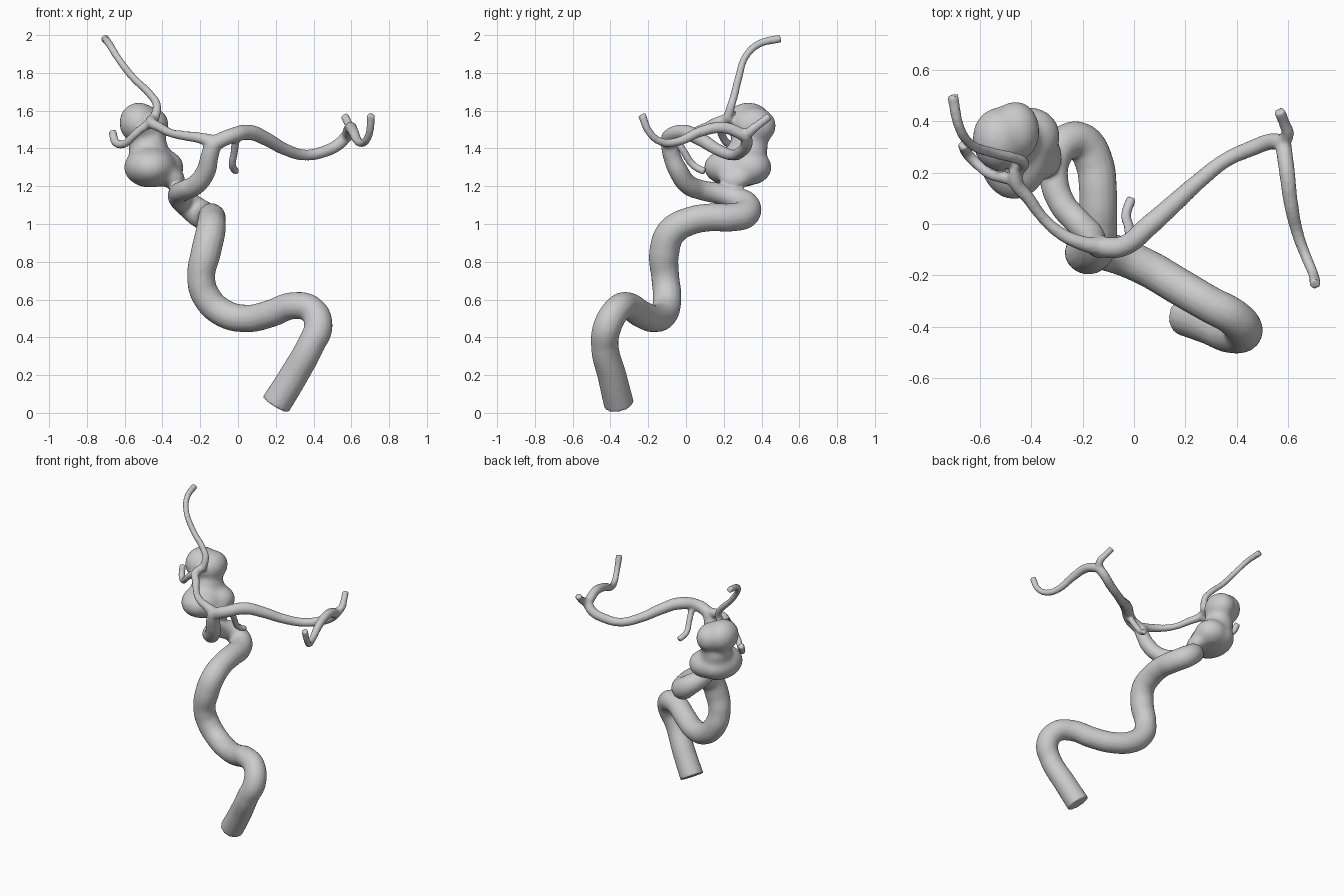
import bpy


def active(obj):
    bpy.ops.object.select_all(action='DESELECT')
    obj.select_set(True)
    bpy.context.view_layer.objects.active = obj


def tube(name, pts):
    """Smooth tube through (x, y, z, radius) points."""
    cu = bpy.data.curves.new(name, 'CURVE')
    cu.dimensions = '3D'
    cu.bevel_depth = 1.0
    cu.bevel_resolution = 6
    cu.resolution_u = 8
    cu.use_fill_caps = True
    sp = cu.splines.new('BEZIER')
    sp.bezier_points.add(len(pts) - 1)
    for bp, (x, y, z, r) in zip(sp.bezier_points, pts):
        bp.co = (x, y, z)
        bp.radius = r
        bp.handle_left_type = bp.handle_right_type = 'AUTO'
    ob = bpy.data.objects.new(name, cu)
    bpy.context.collection.objects.link(ob)
    active(ob)
    bpy.ops.object.convert(target='MESH')
    return bpy.context.view_layer.objects.active


def lobe(center, radii, rot=(0, 0, 0)):
    bpy.ops.mesh.primitive_uv_sphere_add(segments=32, ring_count=20, location=center, rotation=rot)
    ob = bpy.context.object
    ob.scale = radii
    bpy.ops.object.transform_apply(location=True, rotation=True, scale=True)
    return ob


def fuse(name, parts, voxel, smooth):
    """Join parts into one skin with blended joints."""
    active(parts[0])
    for p in parts:
        p.select_set(True)
    bpy.ops.object.join()
    ob = bpy.context.object
    ob.name = name
    m = ob.modifiers.new('skin', 'REMESH')
    m.mode = 'VOXEL'
    m.voxel_size = voxel
    s = ob.modifiers.new('blend', 'SMOOTH')
    s.factor = 0.5
    s.iterations = smooth
    active(ob)
    bpy.ops.object.convert(target='MESH')
    return bpy.context.object


# Main winding trunk
trunk = tube('trunk', [
    (.20, -.355, .045, .08), (.29, -.39, .19, .077), (.385, -.43, .36, .073),
    (.425, -.415, .46, .076), (.39, -.365, .545, .073), (.29, -.31, .567, .072),
    (.17, -.24, .525, .073), (.05, -.17, .50, .073), (-.08, -.115, .53, .075),
    (-.17, -.10, .62, .076), (-.195, -.11, .72, .074), (-.17, -.115, .85, .08),
    (-.145, -.075, .96, .079), (-.14, .02, 1.015, .075), (-.14, .13, 1.035, .074),
    (-.155, .24, 1.035, .075), (-.20, .315, 1.055, .076), (-.26, .32, 1.10, .07),
    (-.305, .26, 1.135, .062), (-.312, .18, 1.16, .056), (-.28, .08, 1.18, .053),
    (-.22, .01, 1.21, .053), (-.17, -.04, 1.28, .052), (-.15, -.075, 1.36, .047),
    (-.13, -.09, 1.43, .045)])

# Right-hand branch and its two forks
right_branch = tube('right_branch', [
    (-.14, -.09, 1.42, .042), (-.04, -.085, 1.465, .04), (.06, -.005, 1.485, .041),
    (.15, .075, 1.45, .037), (.25, .165, 1.395, .032), (.36, .25, 1.365, .029),
    (.46, .295, 1.385, .031), (.53, .32, 1.42, .032), (.585, .315, 1.475, .032)])
right_fork_back = tube('right_fork_back', [
    (.57, .31, 1.46, .03), (.597, .35, 1.50, .025), (.585, .39, 1.53, .022), (.565, .44, 1.57, .022)])
right_fork_front = tube('right_fork_front', [
    (.58, .31, 1.47, .032), (.595, .20, 1.51, .031), (.61, .08, 1.49, .028),
    (.64, -.05, 1.435, .023), (.67, -.13, 1.435, .021), (.695, -.19, 1.48, .02),
    (.705, -.235, 1.58, .022)])

# Small hanging twig
twig = tube('twig', [
    (-.01, -.06, 1.46, .022), (-.02, -.01, 1.38, .02), (-.03, .04, 1.31, .02), (-.01, .10, 1.277, .02)])

# Left-hand branch and its two forks
left_branch = tube('left_branch', [
    (-.12, -.09, 1.43, .04), (-.20, -.075, 1.455, .029), (-.28, -.04, 1.467, .025),
    (-.35, .02, 1.48, .022), (-.41, .10, 1.51, .025), (-.46, .17, 1.54, .029),
    (-.44, .24, 1.565, .027)])
left_fork_up = tube('left_fork_up', [
    (-.44, .22, 1.56, .026), (-.43, .24, 1.63, .022), (-.46, .255, 1.68, .021),
    (-.56, .28, 1.78, .02), (-.64, .315, 1.885, .019), (-.68, .38, 1.95, .02),
    (-.705, .50, 1.983, .022)])
left_fork_low = tube('left_fork_low', [
    (-.45, .17, 1.54, .027), (-.51, .18, 1.505, .022), (-.56, .195, 1.46, .021),
    (-.60, .225, 1.425, .021), (-.645, .27, 1.43, .022), (-.665, .31, 1.49, .022)])

# Two-lobed bulging sac
sac = fuse('sac', [
    lobe((-.465, .27, 1.30), (.14, .178, .108)),
    lobe((-.40, .34, 1.30), (.115, .115, .095)),
    lobe((-.35, .26, 1.245), (.08, .09, .06), (0, .6, 0)),
    lobe((-.475, .33, 1.40), (.105, .105, .10)),
    lobe((-.525, .33, 1.535), (.105, .125, .11)),
    lobe((-.46, .36, 1.52), (.095, .12, .10))], .015, 14)

# One continuous skin over the whole tree
tree = fuse('vessel_tree', [trunk, right_branch, right_fork_back, right_fork_front, twig,
                            left_branch, left_fork_up, left_fork_low, sac], .009, 3)
active(tree)
bpy.ops.object.shade_smooth_by_angle(angle=0.8)
